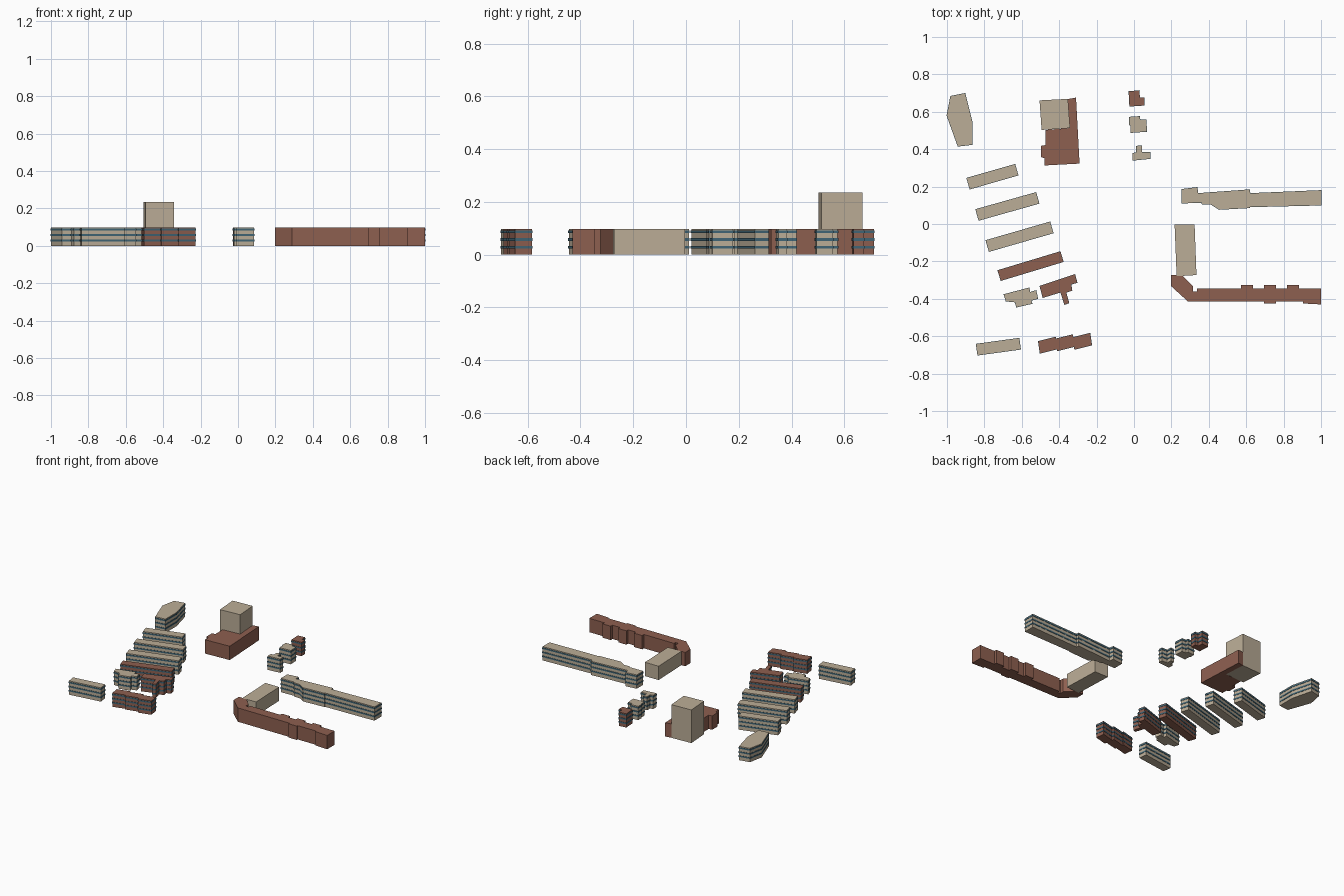
import bpy, bmesh, math
from mathutils import Vector

if "Cube" in bpy.data.objects:
    bpy.data.objects.remove(bpy.data.objects["Cube"])

H = 0.098                      # low building height
TOWER_H = 0.235
BANDS = (0.029, 0.058, 0.087)  # window strip centre heights


def material(name, rgb):
    m = bpy.data.materials.new(name)
    m.diffuse_color = (*rgb, 1)
    m.use_nodes = True
    m.node_tree.nodes["Principled BSDF"].inputs["Base Color"].default_value = m.diffuse_color
    return m


STONE = material("stone", (0.50, 0.42, 0.31))
BRICK = material("brick", (0.27, 0.115, 0.08))
GLASS = material("glass", (0.05, 0.13, 0.18))


def finish(bm, name, mat):
    bmesh.ops.recalc_face_normals(bm, faces=bm.faces)
    me = bpy.data.meshes.new(name)
    bm.to_mesh(me)
    bm.free()
    me.materials.append(mat)
    bpy.context.collection.objects.link(bpy.data.objects.new(name, me))


def offset(pts, d):
    """Mitred outset of an outline."""
    n = len(pts)
    area = sum(pts[i].x * pts[(i + 1) % n].y - pts[(i + 1) % n].x * pts[i].y for i in range(n))
    s = 1 if area > 0 else -1
    out = []
    for i, p in enumerate(pts):
        a = (p - pts[i - 1]).normalized()
        b = (pts[(i + 1) % n] - p).normalized()
        na, nb = Vector((a.y, -a.x)) * s, Vector((b.y, -b.x)) * s
        out.append(p + (na + nb) * d / max(0.4, 1 + na.dot(nb)))
    return out


def building(name, outline, mat, height=H, windows=True):
    pts = [Vector(p) for p in outline]
    n = len(pts)
    # walls, roof and floor
    bm = bmesh.new()
    face = bm.faces.new([bm.verts.new((p.x, p.y, 0)) for p in pts])
    ext = bmesh.ops.extrude_face_region(bm, geom=[face], use_keep_orig=True)
    bmesh.ops.translate(bm, vec=(0, 0, height),
                        verts=[v for v in ext["geom"] if isinstance(v, bmesh.types.BMVert)])
    finish(bm, name, mat)
    if not windows:
        return
    # window strips wrapped round the walls
    bm = bmesh.new()
    outer = offset(pts, 0.002)
    for z in BANDS:
        lo, hi = z - 0.005, z + 0.005
        loops = [[bm.verts.new((p.x, p.y, h)) for p in ring]
                 for ring, h in ((pts, lo), (outer, lo), (outer, hi), (pts, hi))]
        for a, b in zip(loops, loops[1:]):
            for i in range(n):
                j = (i + 1) % n
                bm.faces.new((a[i], a[j], b[j], b[i]))
    finish(bm, name + "_windows", GLASS)


def placed(pts, cx, cy, deg):
    c, s = math.cos(math.radians(deg)), math.sin(math.radians(deg))
    return [(cx + x * c - y * s, cy + x * s + y * c) for x, y in pts]


def bar(cx, cy, length, width, deg):
    l, w = length / 2, width / 2
    return placed([(-l, -w), (l, -w), (l, w), (-l, w)], cx, cy, deg)


def bumps(spans, y, y2):
    """Stepped edge: each (start, end) span jogs from y out to y2."""
    return [p for a, b in spans for p in ((a, y), (a, y2), (b, y2), (b, y))]


# parallel slab blocks on the west side
for i, (cx, cy, l, w, deg, mat) in enumerate((
        (-0.757, 0.253, 0.268, 0.060, 16, STONE),
        (-0.677, 0.094, 0.334, 0.060, 15.7, STONE),
        (-0.612, -0.068, 0.356, 0.061, 16.1, STONE),
        (-0.553, -0.225, 0.348, 0.056, 16.8, BRICK),
        (-0.725, -0.656, 0.231, 0.059, 7.8, STONE))):
    building(f"slab_block_{i + 1}", bar(cx, cy, l, w, deg), mat)

# faceted north-west block
building("faceted_block", [(-0.98, 0.683), (-0.904, 0.698), (-0.866, 0.548),
                           (-0.866, 0.425), (-0.941, 0.416), (-1.0, 0.58)], STONE)

# brick block with a tail
building("tailed_block", [(-0.503, -0.332), (-0.316, -0.270), (-0.305, -0.313), (-0.337, -0.322),
                          (-0.332, -0.355), (-0.364, -0.366), (-0.348, -0.422), (-0.371, -0.430),
                          (-0.392, -0.364), (-0.487, -0.393)], BRICK)

# small stepped stone block
building("stepped_block", [(-0.695, -0.377), (-0.561, -0.342), (-0.556, -0.366), (-0.524, -0.356),
                           (-0.515, -0.398), (-0.551, -0.409), (-0.545, -0.425), (-0.628, -0.444),
                           (-0.636, -0.417), (-0.684, -0.412)], STONE)

# staggered brick terrace of three units
top, bottom = [], []
for i, dy in enumerate((-0.010, 0.0, 0.005)):
    a, b = -0.14 + i * 0.093, -0.047 + i * 0.093
    tilt = -0.010 * (i - 1)
    top += [(a, 0.024 + dy + tilt), (b, 0.034 + dy + tilt)]
    bottom += [(a, -0.040 + dy + tilt), (b, -0.030 + dy + tilt)]
building("terrace", placed(bottom + top[::-1], -0.369, -0.632, 8), BRICK)

# brick podium with a stone tower in its corner
building("podium", [(-0.353, 0.668), (-0.310, 0.676), (-0.291, 0.323), (-0.479, 0.313),
                    (-0.479, 0.352), (-0.498, 0.358), (-0.498, 0.418), (-0.473, 0.422),
                    (-0.473, 0.503), (-0.342, 0.513)], BRICK, windows=False)
building("tower", [(-0.505, 0.661), (-0.353, 0.669), (-0.342, 0.513), (-0.494, 0.503)],
         STONE, TOWER_H, False)

# three small central houses
building("house_north", [(-0.027, 0.708), (0.027, 0.713), (0.030, 0.675), (0.053, 0.675),
                         (0.053, 0.635), (-0.023, 0.630)], BRICK)
building("house_middle", [(-0.025, 0.571), (0.030, 0.575), (0.032, 0.557), (0.064, 0.557),
                          (0.068, 0.495), (-0.018, 0.489), (-0.018, 0.527), (-0.025, 0.532)], STONE)
building("house_south", [(0.014, 0.416), (0.042, 0.418), (0.042, 0.382), (0.086, 0.382),
                         (0.086, 0.350), (-0.007, 0.341), (-0.007, 0.377), (0.014, 0.382)], STONE)

# long north row
building("north_row", [(0.257, 0.185), (0.337, 0.195), (0.342, 0.163), (0.618, 0.183),
                       (0.620, 0.163), (1.0, 0.179), (1.0, 0.101), (0.618, 0.092), (0.618, 0.087),
                       (0.455, 0.078), (0.412, 0.105), (0.364, 0.107), (0.362, 0.115),
                       (0.257, 0.112)], STONE)

# linking hall and bent south row
building("link_hall", [(0.217, -0.003), (0.324, -0.003), (0.334, -0.273), (0.228, -0.279)],
         STONE, windows=False)
north_edge = bumps([(0.572, 0.636), (0.695, 0.759), (0.818, 0.882)], -0.345, -0.325)
south_edge = bumps([(0.759, 0.695)], -0.415, -0.425)
building("south_row", [(0.198, -0.273), (0.257, -0.273), (0.315, -0.332), (0.315, -0.361),
                       (0.337, -0.361), (0.337, -0.345)] + north_edge
         + [(1.0, -0.345), (1.0, -0.430), (0.904, -0.425), (0.904, -0.415)] + south_edge
         + [(0.289, -0.415), (0.198, -0.332)], BRICK, windows=False)
